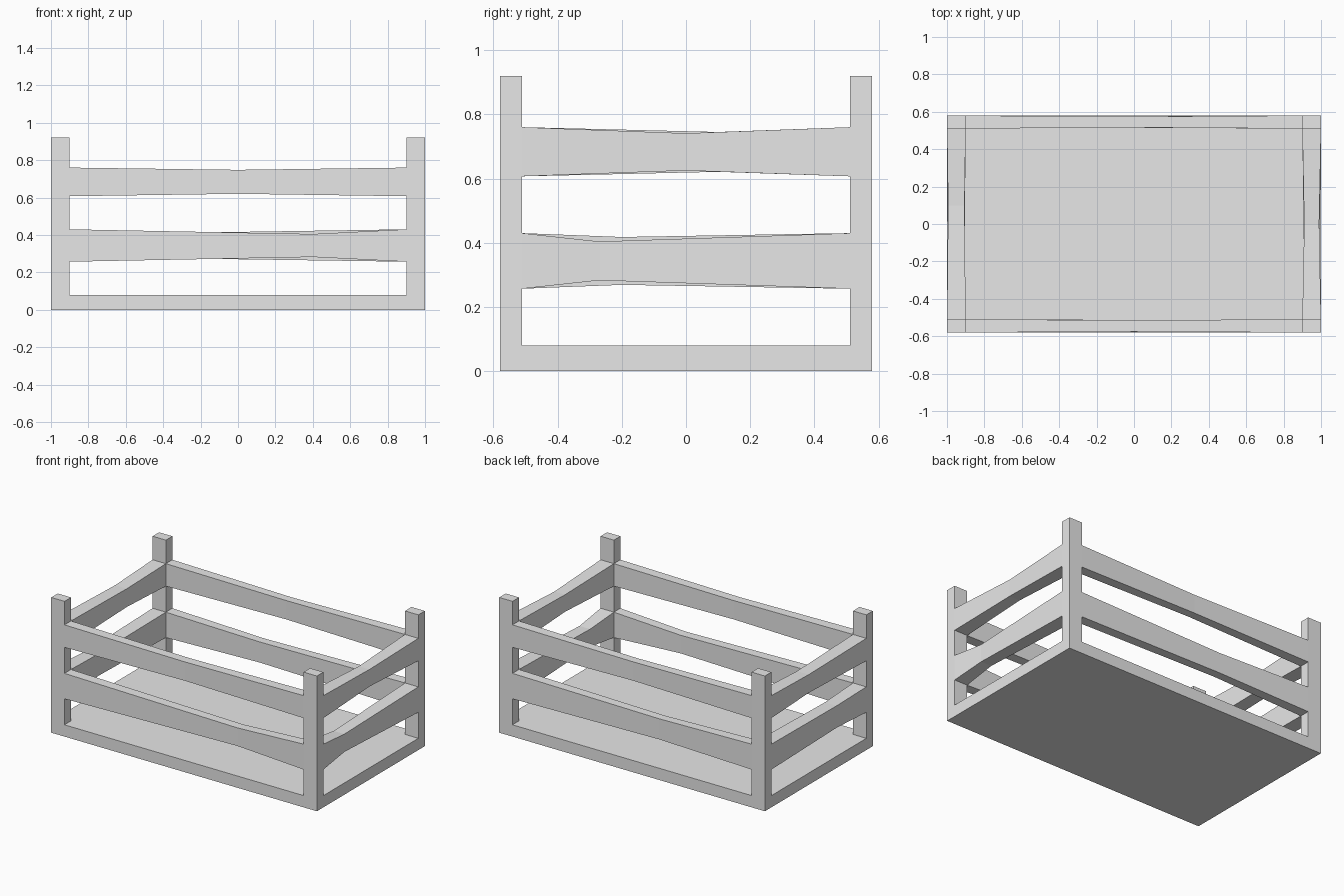
import bpy
import bmesh

cube = bpy.data.objects.get("Cube")
if cube:
    bpy.data.objects.remove(cube, do_unlink=True)

grey = bpy.data.materials.new("pale_grey")
grey.use_nodes = True
colour = (0.8, 0.8, 0.8, 1)
grey.diffuse_color = colour
grey.node_tree.nodes["Principled BSDF"].inputs["Base Color"].default_value = colour

HX, HY = 1.0, 0.58       # outer half sizes
IX, IY = 0.9, 0.51       # inner faces of the posts
BASE_TOP, POST_TOP = 0.08, 0.92


def add_object(name, bm):
    bmesh.ops.recalc_face_normals(bm, faces=bm.faces)
    mesh = bpy.data.meshes.new(name)
    bm.to_mesh(mesh)
    bm.free()
    mesh.materials.append(grey)
    bpy.context.collection.objects.link(bpy.data.objects.new(name, mesh))


def box(name, low, high):
    bm = bmesh.new()
    bmesh.ops.create_cube(bm, size=1)
    for v in bm.verts:
        v.co = [(a + b) / 2 + c * (b - a) for a, b, c in zip(low, high, v.co)]
    add_object(name, bm)


def rail(name, axis, side, heights, waist, waist_heights, inset):
    """Plank between two posts, slimmer at its waist."""
    inner, outer, reach = (IY, HY, IX) if axis == "x" else (IX, HX, IY)
    sections = [(-reach, heights, 0), (waist, waist_heights, inset), (reach, heights, 0)]
    bm = bmesh.new()
    rings = []
    for along, (bottom, top), cut in sections:
        near, far = side * (inner + cut), side * (outer - cut)
        ring = []
        for across, z in ((near, bottom), (far, bottom), (far, top), (near, top)):
            co = (along, across, z) if axis == "x" else (across, along, z)
            ring.append(bm.verts.new(co))
        rings.append(ring)
    for a, b in zip(rings, rings[1:]):
        for i in range(4):
            j = (i + 1) % 4
            bm.faces.new((a[i], a[j], b[j], b[i]))
    bm.faces.new(rings[0])
    bm.faces.new(rings[-1])
    add_object(name, bm)


# Solid floor
box("floor_slab", (-HX, -HY, 0), (HX, HY, BASE_TOP))

# Corner posts
for x_name, sx in (("right", -1), ("left", 1)):
    for y_name, sy in (("front", -1), ("back", 1)):
        xs = sorted((sx * IX, sx * HX))
        ys = sorted((sy * IY, sy * HY))
        box(f"{y_name}_{x_name}_post", (xs[0], ys[0], BASE_TOP), (xs[1], ys[1], POST_TOP))

# Upper and lower rails on each side
UPPER, LOWER = (0.607, 0.76), (0.257, 0.43)
rail("front_upper_rail", "x", -1, UPPER, 0.0, (0.62, 0.748), 0.004)
rail("back_upper_rail", "x", 1, UPPER, 0.0, (0.62, 0.748), 0.006)
rail("left_upper_rail", "y", 1, UPPER, 0.0, (0.625, 0.741), 0.01)
rail("right_upper_rail", "y", -1, UPPER, 0.1, (0.621, 0.745), 0.006)
rail("front_lower_rail", "x", -1, LOWER, 0.4, (0.282, 0.405), 0.004)
rail("back_lower_rail", "x", 1, LOWER, -0.2, (0.273, 0.413), 0.006)
rail("left_lower_rail", "y", 1, LOWER, -0.27, (0.283, 0.404), 0.01)
rail("right_lower_rail", "y", -1, LOWER, -0.2, (0.269, 0.418), 0.006)
